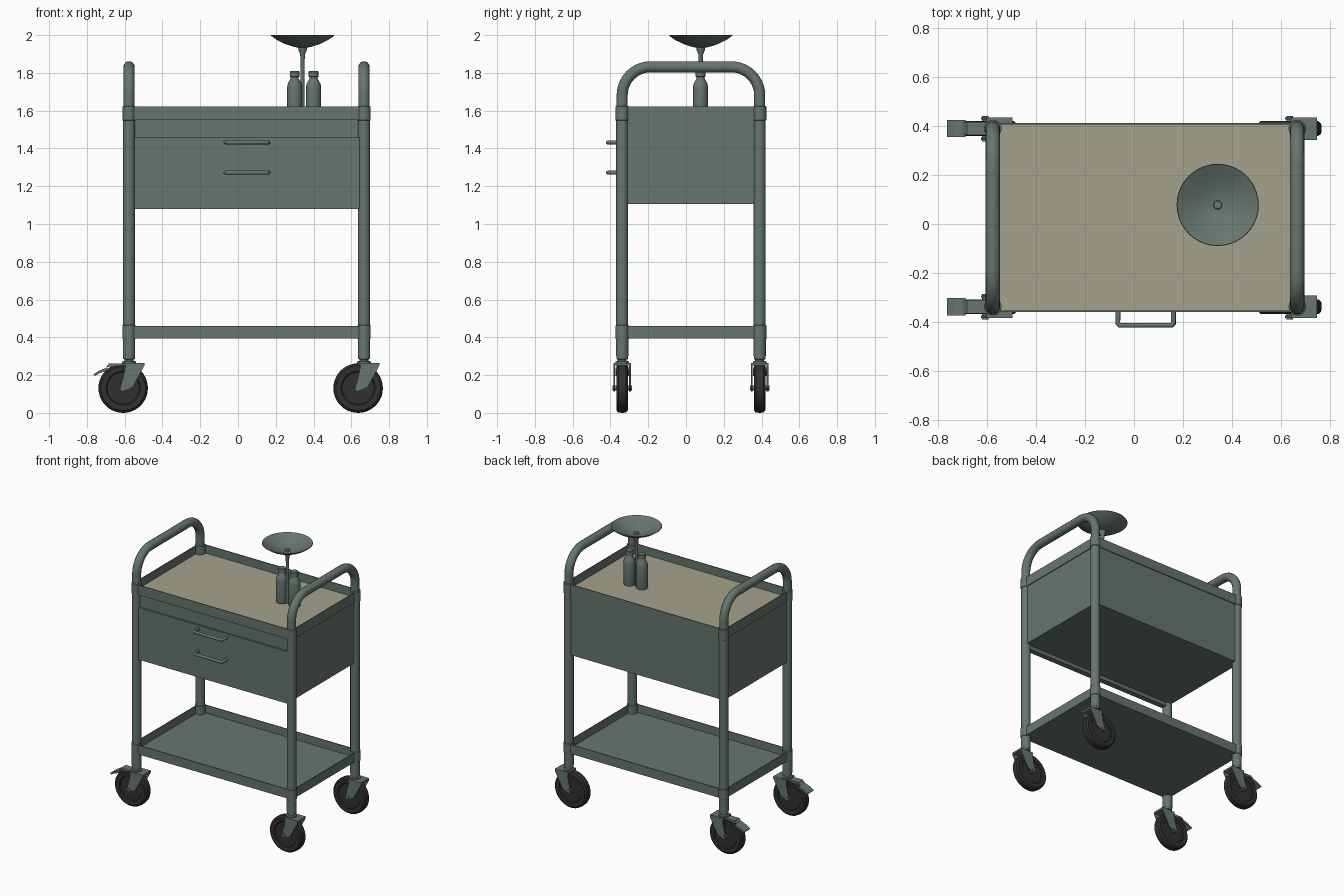
import bpy, bmesh, math
from mathutils import Vector

if "Cube" in bpy.data.objects:
    bpy.data.objects.remove(bpy.data.objects["Cube"])


def material(name, rgb):
    m = bpy.data.materials.new(name)
    m.diffuse_color = (*rgb, 1)
    m.use_nodes = True
    m.node_tree.nodes["Principled BSDF"].inputs["Base Color"].default_value = m.diffuse_color
    return m


GREEN = material("grey_green_metal", (0.135, 0.180, 0.158))
BEIGE = material("beige_tray", (0.37, 0.36, 0.265))
BLACK = material("black_rubber", (0.030, 0.030, 0.030))

X0, X1, Y0, Y1 = -0.577, 0.667, -0.338, 0.390      # post centres
XM, YM = (X0 + X1) / 2, (Y0 + Y1) / 2


def finish(name, bm, mat, smooth=True):
    bmesh.ops.recalc_face_normals(bm, faces=bm.faces)
    me = bpy.data.meshes.new(name)
    bm.to_mesh(me)
    bm.free()
    ob = bpy.data.objects.new(name, me)
    bpy.context.collection.objects.link(ob)
    me.materials.append(mat)
    if smooth:
        bpy.ops.object.select_all(action='DESELECT')
        ob.select_set(True)
        bpy.context.view_layer.objects.active = ob
        bpy.ops.object.shade_smooth_by_angle(angle=math.radians(35))
    return ob


def box(name, lo, hi, mat=GREEN):
    bm = bmesh.new()
    bmesh.ops.create_cube(bm, size=1)
    for v in bm.verts:
        v.co = [lo[i] + (v.co[i] + 0.5) * (hi[i] - lo[i]) for i in range(3)]
    return finish(name, bm, mat, False)


def lathe(name, profile, centre, mat=GREEN, axis='Z', n=32):
    """Revolve (radius, height) points about Z, or about Y for wheels."""
    bm = bmesh.new()
    vs = [bm.verts.new((r, 0, h)) for r, h in profile]
    es = [bm.edges.new(p) for p in zip(vs, vs[1:])]
    bmesh.ops.spin(bm, geom=vs + es, cent=(0, 0, 0), axis=(0, 0, 1),
                   angle=2 * math.pi, steps=n)
    bmesh.ops.remove_doubles(bm, verts=bm.verts, dist=1e-5)
    for v in bm.verts:
        x, y, z = v.co
        v.co = Vector((x, z, y) if axis == 'Y' else (x, y, z)) + Vector(centre)
    return finish(name, bm, mat)


def tube(name, pts, r, mat=GREEN, res=5):
    cu = bpy.data.curves.new(name, 'CURVE')
    cu.dimensions = '3D'
    cu.bevel_depth, cu.bevel_resolution, cu.use_fill_caps = r, res, True
    sp = cu.splines.new('POLY')
    sp.points.add(len(pts) - 1)
    for p, c in zip(sp.points, pts):
        p.co = (*c, 1)
    cu.materials.append(mat)
    ob = bpy.data.objects.new(name, cu)
    bpy.context.collection.objects.link(ob)
    bpy.ops.object.select_all(action='DESELECT')
    ob.select_set(True)
    bpy.context.view_layer.objects.active = ob
    bpy.ops.object.convert(target='MESH')
    bpy.ops.object.shade_smooth_by_angle(angle=math.radians(40))


def prism(name, outline, y0, y1, mat=GREEN):
    """Extrude an (x, z) outline along y."""
    bm = bmesh.new()
    f = bm.faces.new([bm.verts.new((x, y0, z)) for x, z in outline])
    ext = bmesh.ops.extrude_face_region(bm, geom=[f])
    for v in ext['geom']:
        if isinstance(v, bmesh.types.BMVert):
            v.co.y = y1
    return finish(name, bm, mat, False)


def tray(name, lo, hi, floor, inner):
    """Open tray with thin walls; the inside faces take the inner colour."""
    bm = bmesh.new()
    bmesh.ops.create_cube(bm, size=1)
    for v in bm.verts:
        v.co = [lo[i] + (v.co[i] + 0.5) * (hi[i] - lo[i]) for i in range(3)]
    top = max(bm.faces, key=lambda f: f.calc_center_median().z)
    bmesh.ops.inset_region(bm, faces=[top], thickness=0.008)
    bmesh.ops.translate(bm, verts=bmesh.ops.extrude_discrete_faces(
        bm, faces=[top])['faces'][0].verts[:], vec=(0, 0, floor - hi[2]))
    ob = finish(name, bm, GREEN, False)
    ob.data.materials.append(inner)
    for p in ob.data.polygons:
        c = p.center
        inside = lo[0] + .006 < c.x < hi[0] - .006 and lo[1] + .006 < c.y < hi[1] - .006
        if inside and c.z > lo[2] + .001 and c.z < hi[2] - .001:
            p.material_index = 1


# trays and drawer cabinet
tray("top_tray", (X0 - .018, Y0 - .022, 1.55), (X1 + .018, Y1 + .022, 1.622), 1.562, BEIGE)
tray("lower_shelf", (X0 - .018, Y0 - .022, .393), (X1 + .018, Y1 + .022, .46), .402, GREEN)
box("drawer_cabinet", (X0 - .012, Y0 - .008, 1.107), (X1 + .012, Y1 + .016, 1.555))
box("drawer_front", (X0 + .03, Y0 - .02, 1.08), (X1 - .02, Y0 + .02, 1.458))

# drawer pulls
for i, z in enumerate((1.272, 1.432)):
    y = Y0 - .076
    tube(f"drawer_pull_{i}", [(-.066, Y0, z), (-.066, y + .008, z), (-.058, y, z),
                              (.153, y, z), (.161, y + .008, z), (.161, Y0, z)], .0105)

# posts, with push handles bent over each end
for x, side in ((X0, "left"), (X1, "right")):
    R, top = .15, 1.832
    arc = [(R * math.cos(a), R * math.sin(a)) for a in
           [math.pi / 2 * k / 10 for k in range(11)]]
    path = [(x, Y0, 1.55)] + [(x, Y0 + R - c, top - R + s) for c, s in arc]
    path += [(x, Y1 - R + c, top - R + s) for c, s in reversed(arc)] + [(x, Y1, 1.55)]
    tube(f"{side}_push_handle", path, .030)
    for y, end in ((Y0, "front"), (Y1, "back")):
        tag = f"{end}_{side}"
        lathe(f"{tag}_post", [(0, .30), (.033, .30), (.033, .39), (.0355, .392), (.0355, .462),
                              (.032, .465), (.032, 1.548), (.0355, 1.55), (.0355, 1.622),
                              (.03, 1.625)], (x, y, 0), n=24)
        # caster: collar, fork, wheel, axle
        wx = x - .031
        lathe(f"{tag}_caster_collar", [(0, .25), (.036, .25), (.036, .272), (.024, .275),
                                       (.024, .283), (.031, .285), (.031, .302), (0, .302)],
              (x, y, 0), n=24)
        box(f"{tag}_fork_top", (wx + .005, y - .046, .25), (wx + .112, y + .046, .264))
        plate = [(wx - .018, .125), (wx - .006, .112), (wx + .05, .135), (wx + .112, .25),
                 (wx + .112, .264), (wx + .015, .264), (wx, .19)]
        for s in (-1, 1):
            prism(f"{tag}_fork_plate", plate, y + s * .037, y + s * .046)
        lathe(f"{tag}_wheel", [(0, -.022), (.085, -.022), (.09, -.028), (.118, -.03),
                               (.129, -.02), (.131, 0), (.129, .02), (.118, .03),
                               (.09, .028), (.085, .022), (0, .022)],
              (wx, y, .131), BLACK, 'Y', 40)
        lathe(f"{tag}_axle", [(0, -.052), (.013, -.052), (.013, .052), (0, .052)],
              (wx, y, .131), GREEN, 'Y', 12)
        # brake pedal on the left pair
        if side == "left":
            prism(f"{tag}_brake_arm", [(wx + .02, .262), (wx - .075, .262), (wx - .092, .240),
                                       (wx - .07, .246), (wx + .02, .250)], y - .027, y + .027)
            prism(f"{tag}_brake_pedal", [(wx - .083, .240), (wx - .125, .225), (wx - .157, .205),
                                         (wx - .150, .196), (wx - .12, .212), (wx - .08, .225)],
                  y - .035, y + .035)

# two bottles on the tray
for i, bx in enumerate((.30, .40)):
    lathe(f"bottle_{i}", [(0, 1.562), (.038, 1.562), (.040, 1.57), (.040, 1.725), (.036, 1.745),
                          (.024, 1.765), (.021, 1.772), (.021, 1.778), (.026, 1.78),
                          (.026, 1.806), (.023, 1.81), (0, 1.81)], (bx, .077, 0), n=24)

# dish on a thin stem
lathe("dish_stem", [(0, 1.562), (.011, 1.562), (.010, 1.85), (.013, 1.90), (.022, 1.92),
                    (.024, 1.94), (0, 1.94)], (.342, .078, 0), n=20)
lathe("dish", [(0, 1.934), (.04, 1.936), (.09, 1.952), (.135, 1.974), (.168, 1.997), (.166, 2.0),
               (.13, 1.982), (.085, 1.961), (.04, 1.946), (.018, 1.944), (.016, 1.954), (0, 1.956)],
      (.342, .078, 0), n=40)
